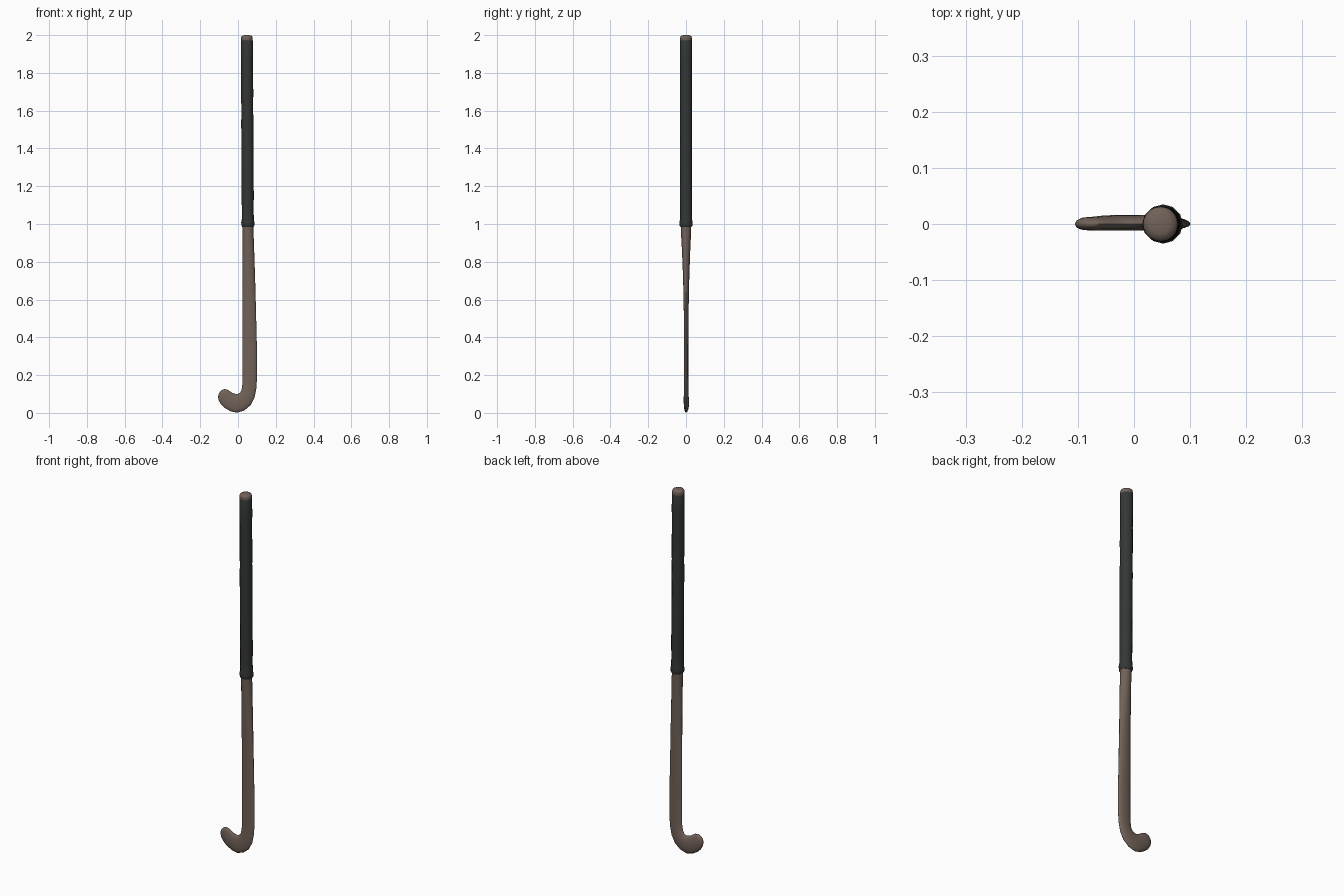
import bpy, bmesh, math
from mathutils import Vector


def material(name, rgb):
    m = bpy.data.materials.new(name)
    m.diffuse_color = (*rgb, 1)
    return m


wood = material("brown wood", (0.165, 0.122, 0.098))
black = material("charcoal grip", (0.034, 0.038, 0.037))


def loft(name, rings, mat, angle):
    """Skin a list of rings of points and close both ends."""
    bm = bmesh.new()
    vs = [[bm.verts.new(p) for p in r] for r in rings]
    n = len(vs[0])
    for a, b in zip(vs, vs[1:]):
        for i in range(n):
            j = (i + 1) % n
            bm.faces.new((a[i], a[j], b[j], b[i]))
    bm.faces.new(vs[0])
    bm.faces.new(vs[-1])
    bmesh.ops.recalc_face_normals(bm, faces=bm.faces[:])
    me = bpy.data.meshes.new(name)
    bm.to_mesh(me)
    bm.free()
    me.materials.append(mat)
    ob = bpy.data.objects.new(name, me)
    bpy.context.collection.objects.link(ob)
    bpy.ops.object.select_all(action='DESELECT')
    ob.select_set(True)
    bpy.context.view_layer.objects.active = ob
    bpy.ops.object.shade_smooth_by_angle(angle=math.radians(angle))
    return ob


def section(xi, zi, xo, zo, front, back, n=16):
    """Oval ring between an inner and outer edge point, flatter at the front."""
    a, b = Vector((xi, 0, zi)), Vector((xo, 0, zo))
    mid, half = (a + b) / 2, (b - a) / 2
    ring = []
    for k in range(n):
        t = 2 * math.pi * k / n
        s = math.sin(t)
        ring.append(mid + half * math.cos(t) + Vector((0, s * (back if s > 0 else front), 0)))
    return ring


# shaft and hooked head: inner x,z, outer x,z, front depth, back depth
blade = [
    (0.022, 1.02, 0.080, 1.02, 0.029, 0.029),
    (0.024, 0.96, 0.082, 0.96, 0.027, 0.027),
    (0.024, 0.85, 0.086, 0.85, 0.021, 0.022),
    (0.024, 0.70, 0.091, 0.70, 0.015, 0.017),
    (0.024, 0.55, 0.095, 0.55, 0.012, 0.014),
    (0.024, 0.35, 0.100, 0.35, 0.010, 0.012),
    (0.024, 0.20, 0.101, 0.19, 0.010, 0.012),
    (0.023, 0.150, 0.097, 0.128, 0.010, 0.013),
    (0.019, 0.122, 0.087, 0.080, 0.011, 0.014),
    (0.011, 0.106, 0.066, 0.040, 0.011, 0.015),
    (-0.002, 0.100, 0.032, 0.012, 0.012, 0.016),
    (-0.016, 0.101, -0.006, 0.001, 0.012, 0.016),
    (-0.030, 0.106, -0.038, 0.008, 0.012, 0.016),
    (-0.043, 0.115, -0.068, 0.025, 0.012, 0.015),
    (-0.056, 0.123, -0.090, 0.045, 0.012, 0.013),
    (-0.070, 0.126, -0.102, 0.066, 0.011, 0.012),
    (-0.084, 0.122, -0.105, 0.082, 0.009, 0.009),
    (-0.097, 0.111, -0.104, 0.096, 0.004, 0.004),
]
loft("shaft_and_head", [section(*s) for s in blade], wood, 50)


def disc(z, r, n):
    cx = 0.052 - 0.005 * max(0, z - 1)
    return [Vector((cx + r * math.cos(2 * math.pi * k / n),
                    r * math.sin(2 * math.pi * k / n), z)) for k in range(n)]


# wrapped grip with a flared lower collar and slight ripples
grip = [(0.985, 0.030), (0.992, 0.034), (1.008, 0.035), (1.025, 0.032)]
grip += [(1.07 + 0.09 * i, 0.0325 if i % 2 else 0.0312) for i in range(10)]
grip += [(1.968, 0.0325), (1.975, 0.030)]
loft("grip", [disc(z, r, 12) for z, r in grip], black, 40)

# rounded wooden end cap
cap = [(1.96, 0.028), (1.975, 0.0305), (1.987, 0.031), (1.995, 0.028), (1.999, 0.018), (2.0, 0.006)]
loft("end_cap", [disc(z, r, 20) for z, r in cap], wood, 50)
